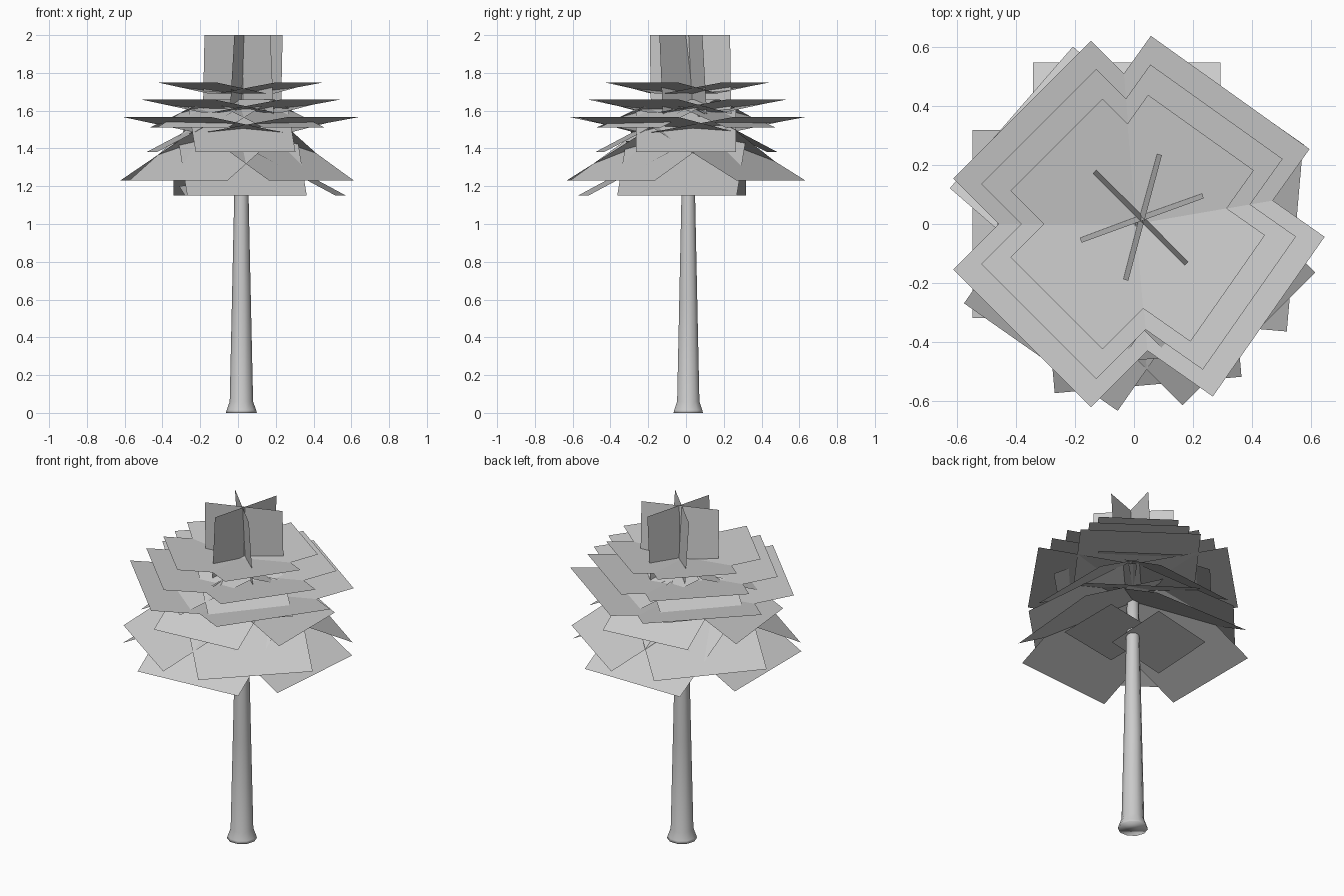
import bpy, bmesh, math
from mathutils import Vector

if "Cube" in bpy.data.objects:
    bpy.data.objects.remove(bpy.data.objects["Cube"])


def material(name, v):
    m = bpy.data.materials.new(name)
    m.diffuse_color = (v, v, v, 1)
    m.use_nodes = True
    m.node_tree.nodes["Principled BSDF"].inputs["Base Color"].default_value = m.diffuse_color
    return m


GREY = material("pale grey", 0.6)


def make_object(name, bm):
    me = bpy.data.meshes.new(name)
    bm.to_mesh(me)
    bm.free()
    ob = bpy.data.objects.new(name, me)
    me.materials.append(GREY)
    bpy.context.collection.objects.link(ob)
    return ob


def heading(deg):
    """Outward and sideways unit vectors of a compass angle."""
    a = math.radians(deg)
    return Vector((math.cos(a), math.sin(a), 0)), Vector((-math.sin(a), math.cos(a), 0))


def card(bm, a, b, side):
    """Flat card running from a to b, widened along side."""
    f = bm.faces.new([bm.verts.new(p) for p in (a - side, b - side, b + side, a + side)])
    f.normal_update()
    if f.normal.z < 0:
        f.normal_flip()


# Trunk with a flared foot
SIDES = 10
profile = [(0.082, 0), (0.078, 0.015), (0.062, 0.06), (0.05, 0.6), (0.038, 1.15), (0.03, 1.6)]
bm = bmesh.new()
rings = []
for r, z in profile:
    rings.append([bm.verts.new((0.018 + r * math.cos(2 * math.pi * i / SIDES),
                                0.012 + r * math.sin(2 * math.pi * i / SIDES), z))
                  for i in range(SIDES)])
for lo, hi in zip(rings, rings[1:]):
    for i in range(SIDES):
        j = (i + 1) % SIDES
        bm.faces.new((lo[i], lo[j], hi[j], hi[i]))
bm.faces.new(rings[0][::-1])
bm.faces.new(rings[-1])
for f in bm.faces:
    f.smooth = True
make_object("trunk", bm)

# Leaf tiers: name, width, outer reach, inner z, outer z, x shift, headings
tiers = [
    ("lowest_drooping_leaves", 0.635, 0.547, 1.44, 1.15, 0.0, (92, 180, 275, 355)),
    ("low_drooping_leaves", 0.635, 0.55, 1.51, 1.23, 0.0, (55, 139, 235, 315)),
    ("middle_drooping_leaves", 0.53, 0.46, 1.62, 1.38, 0.0, (0, 96, 186, 275)),
    ("inner_drooping_leaves", 0.46, 0.42, 1.66, 1.51, 0.0, (55, 139, 235, 315)),
    ("wide_raised_leaves", 0.66, 0.547, 1.485, 1.567, 0.008, (54.5, 135, 225, 325)),
    ("middle_raised_leaves", 0.55, 0.467, 1.59, 1.66, 0.008, (54.5, 135, 225, 325)),
    ("upper_raised_leaves", 0.44, 0.38, 1.69, 1.748, 0.006, (54.5, 135, 225, 325)),
]
for name, width, reach, z_in, z_out, shift, headings in tiers:
    bm = bmesh.new()
    for h in headings:
        # the rear card of the lowest tier hangs squarely
        slide = -0.025 if h == 92 else 0.0
        out, side = heading(90 if h == 92 else h)
        base = Vector((shift + slide, 0, 0))
        card(bm, base + out * 0.005 + Vector((0, 0, z_in)),
             base + out * reach + Vector((0, 0, z_out)), side * width / 2)
    make_object(name, bm)

# Two small, nearly level leaves around the trunk inside the canopy
bm = bmesh.new()
toward, right = heading(50)
for u, d, z, tilt, sign in ((0.135, -0.02, 1.20, 0.05, 1), (-0.125, 0.02, 1.24, 0.03, -1)):
    mid = right * u + toward * d + Vector((0, 0, z))
    spans = [right * 0.255, toward * 0.255 + Vector((0, 0, tilt))]
    half_a = (spans[1] + spans[0] * sign) / 2
    half_b = (spans[1] - spans[0] * sign) / 2
    card(bm, mid - half_a, mid + half_a, half_b)
make_object("small_trunk_leaves", bm)

# Crown: three crossed, slightly leaning upright cards
bm = bmesh.new()
for h in (20, 75, -45):
    along, normal = heading(h)
    lean = normal * 0.013
    mid = Vector((0.025, 0.024, 0))
    card(bm, mid + lean + Vector((0, 0, 1.57)), mid - lean + Vector((0, 0, 2.0)), along * 0.22)
make_object("crown_leaves", bm)
